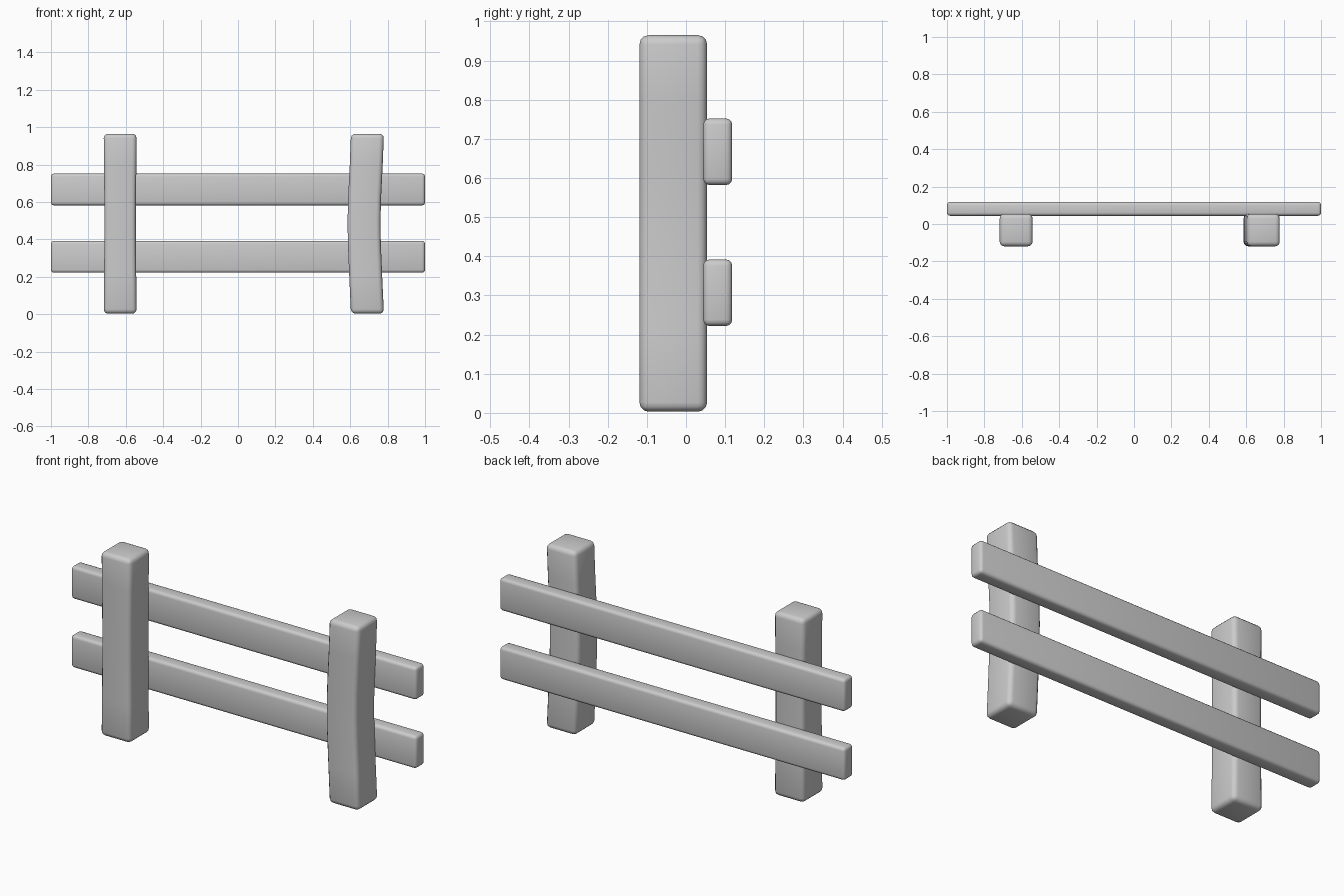
import bpy, bmesh

if "Cube" in bpy.data.objects:
    bpy.data.objects.remove(bpy.data.objects["Cube"])


def make_beam(name, sections, axis, bevel):
    """Loft rectangles along an axis: each section is (u0, u1, v0, v1, w)."""
    bm = bmesh.new()
    rings = []
    for u0, u1, v0, v1, w in sections:
        ring = []
        for u, v in ((u0, v0), (u1, v0), (u1, v1), (u0, v1)):
            ring.append(bm.verts.new((u, v, w) if axis == 'Z' else (w, u, v)))
        rings.append(ring)
    for a, b in zip(rings, rings[1:]):
        for i in range(4):
            j = (i + 1) % 4
            bm.faces.new((a[i], a[j], b[j], b[i]))
    bm.faces.new(rings[0][::-1])
    bm.faces.new(rings[-1])
    bmesh.ops.recalc_face_normals(bm, faces=bm.faces)

    # Rounded edges, leaving the gentle bends untouched
    edges = [e for e in bm.edges if e.calc_face_angle(0) > 0.7]
    bmesh.ops.bevel(bm, geom=edges, offset=bevel, segments=3, profile=0.5,
                    affect='EDGES', clamp_overlap=True)
    mesh = bpy.data.meshes.new(name)
    bm.to_mesh(mesh)
    bm.free()
    obj = bpy.data.objects.new(name, mesh)
    bpy.context.collection.objects.link(obj)
    bpy.context.view_layer.objects.active = obj
    obj.select_set(True)
    bpy.ops.object.shade_smooth_by_angle(angle=0.7)
    obj.select_set(False)


def make_post(name, x, bow, pinch):
    half = 0.088
    sections = []
    for z, k in ((0.003, 0), (0.2, 0.5), (0.38, 0.92), (0.5, 1),
                 (0.62, 0.85), (0.8, 0.35), (0.965, 0)):
        c, h = x + bow * k, half - pinch * k
        sections.append((c - h, c + h, -0.119, 0.054, z))
    make_beam(name, sections, 'Z', 0.024)


# Upright posts: one straight, one slightly bowed
make_post("left_post", -0.63, 0.0, 0.004)
make_post("right_post", 0.692, -0.018, 0.0)

# Horizontal rails fixed to the back of the posts
for name, z0, z1 in (("lower_rail", 0.222, 0.392), ("upper_rail", 0.582, 0.752)):
    make_beam(name, [(0.044, 0.118, z0, z1, x) for x in (-1, 1)], 'X', 0.016)
